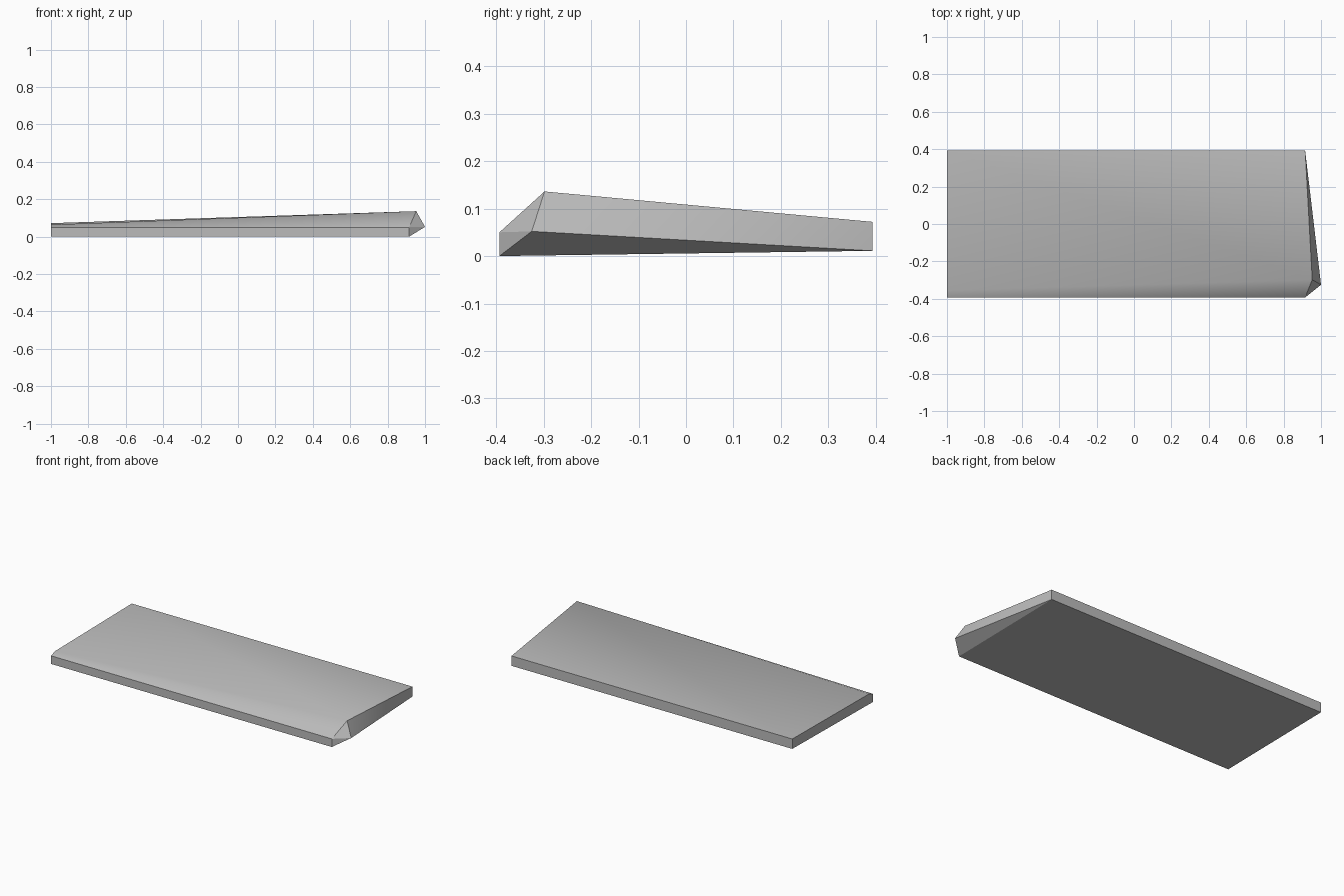
import bpy, bmesh, math

cube = bpy.data.objects.get("Cube")
if cube:
    bpy.data.objects.remove(cube, do_unlink=True)

# Single grey material
grey = bpy.data.materials.new("light_grey")
grey.use_nodes = True
colour = (0.5, 0.5, 0.5, 1)
grey.diffuse_color = colour
grey.node_tree.nodes["Principled BSDF"].inputs["Base Color"].default_value = colour

# Corner points of the wedge-shaped slab
LEFT, RIGHT, HALF = -1.0, 0.915, 0.393
points = {
    "bottom_front_l": (LEFT, -HALF, 0), "bottom_front_r": (RIGHT, -HALF, 0),
    "bottom_back_r": (RIGHT, HALF, 0.011), "bottom_back_l": (LEFT, HALF, 0.011),
    "lip_l": (LEFT, -HALF, 0.05), "lip_r": (RIGHT, -HALF, 0.05),
    "ridge_l": (LEFT, -0.355, 0.064), "peak": (0.953, -0.298, 0.136),
    "tip": (1.0, -0.325, 0.052),
    "top_back_r": (RIGHT, HALF, 0.072), "top_back_l": (LEFT, HALF, 0.072),
}
faces = [
    # underside
    "bottom_front_l bottom_back_l bottom_back_r bottom_front_r",
    "bottom_front_r bottom_back_r tip",
    # front wall and sloped front edge
    "bottom_front_l bottom_front_r lip_r lip_l",
    "lip_l lip_r peak", "lip_l peak ridge_l",
    # top
    "ridge_l peak top_back_l", "peak top_back_r top_back_l",
    # pointed end
    "bottom_front_r tip lip_r", "lip_r tip peak",
    "peak tip top_back_r", "tip bottom_back_r top_back_r",
    # back wall and square end
    "bottom_back_l top_back_l top_back_r bottom_back_r",
    "bottom_front_l lip_l ridge_l top_back_l bottom_back_l",
]

bm = bmesh.new()
verts = {name: bm.verts.new(co) for name, co in points.items()}
for face in faces:
    bm.faces.new([verts[name] for name in face.split()])
bmesh.ops.recalc_face_normals(bm, faces=bm.faces)
mesh = bpy.data.meshes.new("wedge_slab")
bm.to_mesh(mesh)
bm.free()
mesh.materials.append(grey)
slab = bpy.data.objects.new("wedge_slab", mesh)
bpy.context.collection.objects.link(slab)

# Soft shading across the shallow slopes, crisp outer edges
bpy.ops.object.select_all(action="DESELECT")
slab.select_set(True)
bpy.context.view_layer.objects.active = slab
bpy.ops.object.shade_smooth_by_angle(angle=math.radians(30))
